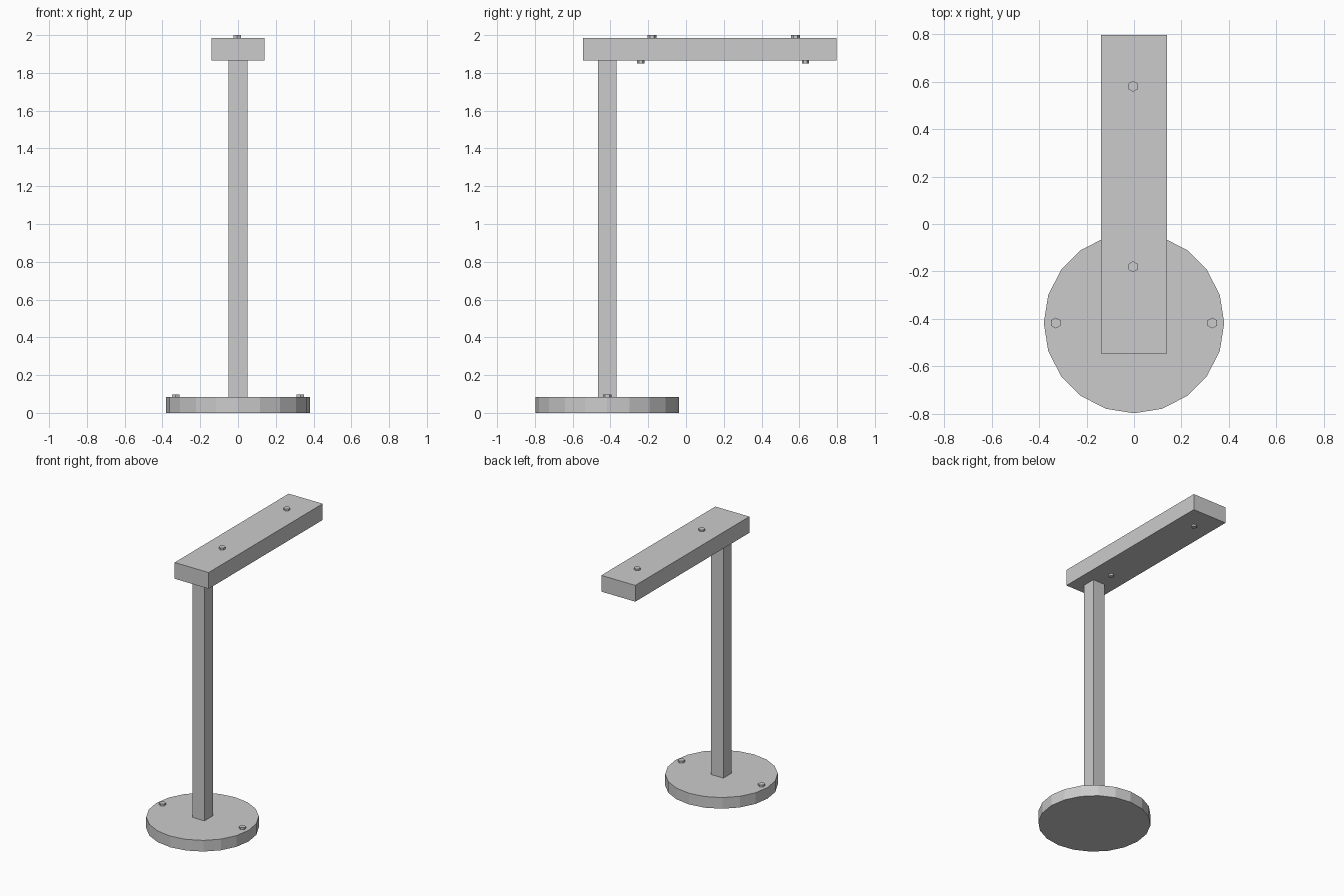
import bpy
import bmesh
from mathutils import Matrix

default_cube = bpy.data.objects.get("Cube")
if default_cube:
    bpy.data.objects.remove(default_cube, do_unlink=True)

# Single plain grey finish
grey = bpy.data.materials.new("plain_grey")
grey.use_nodes = True
colour = (0.6, 0.6, 0.6, 1)
grey.diffuse_color = colour
grey.node_tree.nodes["Principled BSDF"].inputs["Base Color"].default_value = colour


def add_object(name, bm):
    mesh = bpy.data.meshes.new(name)
    bm.to_mesh(mesh)
    bm.free()
    mesh.materials.append(grey)
    obj = bpy.data.objects.new(name, mesh)
    bpy.context.collection.objects.link(obj)


def box(name, x, y, z):
    """Box from its (min, max) range on each axis."""
    bm = bmesh.new()
    spans = (x, y, z)
    centre = [(a + b) / 2 for a, b in spans]
    size = [b - a for a, b in spans]
    matrix = Matrix.Translation(centre) @ Matrix.Diagonal((*size, 1))
    bmesh.ops.create_cube(bm, size=1, matrix=matrix)
    add_object(name, bm)


def cylinder(name, sides, radius, x, y, z):
    """Upright prism with a z range."""
    bm = bmesh.new()
    bmesh.ops.create_cone(
        bm, cap_ends=True, segments=sides, radius1=radius, radius2=radius,
        depth=z[1] - z[0], matrix=Matrix.Translation((x, y, sum(z) / 2)))
    add_object(name, bm)


POST_Y = -0.417
BASE_TOP = 0.083
ARM_BOTTOM, ARM_TOP = 1.865, 1.986

# Round foot, square post and overhanging arm
cylinder("base", 20, 0.38, 0, POST_Y, (0, BASE_TOP))
box("post", (-0.05, 0.05), (POST_Y - 0.049, POST_Y + 0.049), (BASE_TOP, ARM_BOTTOM))
box("arm", (-0.14, 0.14), (-0.545, 0.796), (ARM_BOTTOM, ARM_TOP))

# Hexagonal bolts on the foot
for side, x in (("left", 0.33), ("right", -0.33)):
    cylinder(f"base_bolt_{side}", 6, 0.023, x, POST_Y, (BASE_TOP - 0.01, 0.098))

# Hexagonal bolts above and below the arm
for end, top_y, low_y in (("front", -0.18, -0.24), ("back", 0.58, 0.632)):
    cylinder(f"arm_top_bolt_{end}", 6, 0.023, -0.004, top_y, (ARM_TOP - 0.01, 2.0))
    cylinder(f"arm_lower_bolt_{end}", 6, 0.019, 0, low_y, (1.851, ARM_BOTTOM + 0.01))
